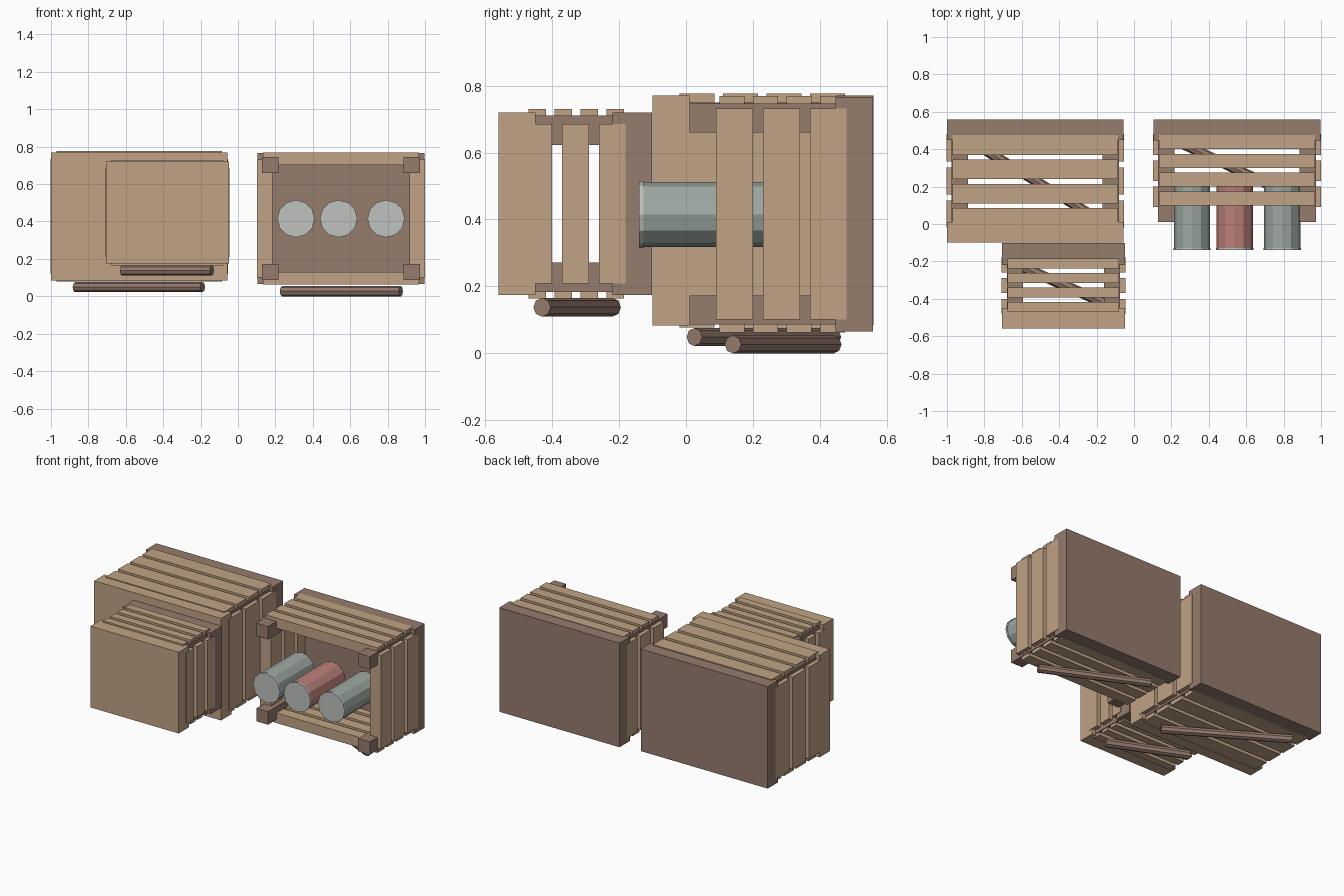
import bpy
import math
from mathutils import Vector

if "Cube" in bpy.data.objects:
    bpy.data.objects.remove(bpy.data.objects["Cube"])


def material(name, rgb):
    m = bpy.data.materials.new(name)
    m.diffuse_color = (*rgb, 1)
    m.use_nodes = True
    m.node_tree.nodes["Principled BSDF"].inputs["Base Color"].default_value = m.diffuse_color
    return m


TAN = material("light wood", (0.527, 0.366, 0.235))
BROWN = material("dark wood", (0.305, 0.200, 0.155))
GREEN = material("grey green can", (0.337, 0.392, 0.361))
RED = material("dull red can", (0.500, 0.216, 0.188))
CAP = material("pale grey cap", (0.52, 0.54, 0.515))


def box(name, x0, x1, y0, y1, z0, z1, mat):
    bpy.ops.mesh.primitive_cube_add(
        size=1, location=((x0 + x1) / 2, (y0 + y1) / 2, (z0 + z1) / 2))
    ob = bpy.context.object
    ob.name = name
    ob.scale = (x1 - x0, y1 - y0, z1 - z0)
    ob.data.materials.append(mat)
    return ob


def rod(name, a, b, r, sides, mat, spin=0.0):
    a, b = Vector(a), Vector(b)
    d = b - a
    bpy.ops.mesh.primitive_cylinder_add(
        vertices=sides, radius=r, depth=d.length, location=(a + b) / 2)
    ob = bpy.context.object
    ob.name = name
    ob.rotation_mode = 'QUATERNION'
    ob.rotation_quaternion = d.to_track_quat('Z', 'Y')
    ob.data.materials.append(mat)
    return ob


def spans(start, end, n, gap):
    w = (end - start - gap * (n - 1)) / n
    return [(start + i * (w + gap), start + i * (w + gap) + w) for i in range(n)]


def crate(name, cx, cz, hx, hz, posts, back, lid, top, side, thick, zin, zout):
    """Crate lying on its side: base panel at the back, lid (if any) in front."""
    x0, x1, z0, z1 = cx - hx, cx + hx, cz - hz, cz + hz
    box(name + "_base", x0, x1, posts[1], back, z0, z1, BROWN)
    if lid is not None:
        box(name + "_lid", x0, x1, lid, posts[0], z0, z1, TAN)
    px, pz, pw = hx - 0.025, hz - zin, 0.087
    for sx in (-1, 1):
        # corner posts
        for sz in (-1, 1):
            xs = sorted((cx + sx * px, cx + sx * (px - pw)))
            zs = sorted((cz + sz * pz, cz + sz * (pz - pw)))
            box(name + "_post", *xs, *posts, *zs, BROWN)
        # side slats
        for y0, y1 in spans(*side, 3, 0.03):
            xs = sorted((cx + sx * (hx + 0.003), cx + sx * (hx - thick)))
            box(name + "_side_slat", *xs, y0, y1,
                cz - hz + 0.035, cz + hz - 0.035, TAN)
        # upper and lower slats
        for y0, y1 in spans(*top, 4, 0.025):
            zs = sorted((cz + sx * (hz + zout), cz + sx * (hz - thick + 0.015)))
            box(name + "_flat_slat", cx - hx + 0.03, cx + hx - 0.03,
                y0, y1, *zs, TAN)


crate("large_crate", -0.528, 0.427, 0.472, 0.343, (0.01, 0.45), 0.56, -0.10,
      (-0.02, 0.475), (-0.02, 0.48), 0.08, 0.02, 0.006)
crate("small_crate", -0.377, 0.447, 0.328, 0.273, (-0.45, -0.22), -0.102, -0.56,
      (-0.47, -0.185), (-0.48, -0.18), 0.065, 0.01, 0.01)
crate("open_crate", 0.551, 0.416, 0.447, 0.350, (0.01, 0.447), 0.558, None,
      (0.10, 0.475), (0.09, 0.48), 0.08, 0.02, 0.003)

# diagonal octagonal sticks under the crates
for nm, a, b, z, r in (
        ("large_crate_stick", (-0.87, 0.44), (-0.19, 0.025), 0.049, 0.027),
        ("small_crate_stick", (-0.62, -0.22), (-0.14, -0.43), 0.138, 0.028),
        ("open_crate_stick", (0.235, 0.44), (0.87, 0.14), 0.027, 0.027)):
    rod(nm, (*a, z), (*b, z), r, 8, BROWN)

# cans in the open crate
for x, mat in ((0.31, GREEN), (0.538, RED), (0.792, GREEN)):
    rod("can_body", (x, 0.235, 0.415), (x, -0.127, 0.415), 0.097, 12, mat)
    rod("can_cap", (x, -0.127, 0.415), (x, -0.14, 0.415), 0.1, 12, CAP)
